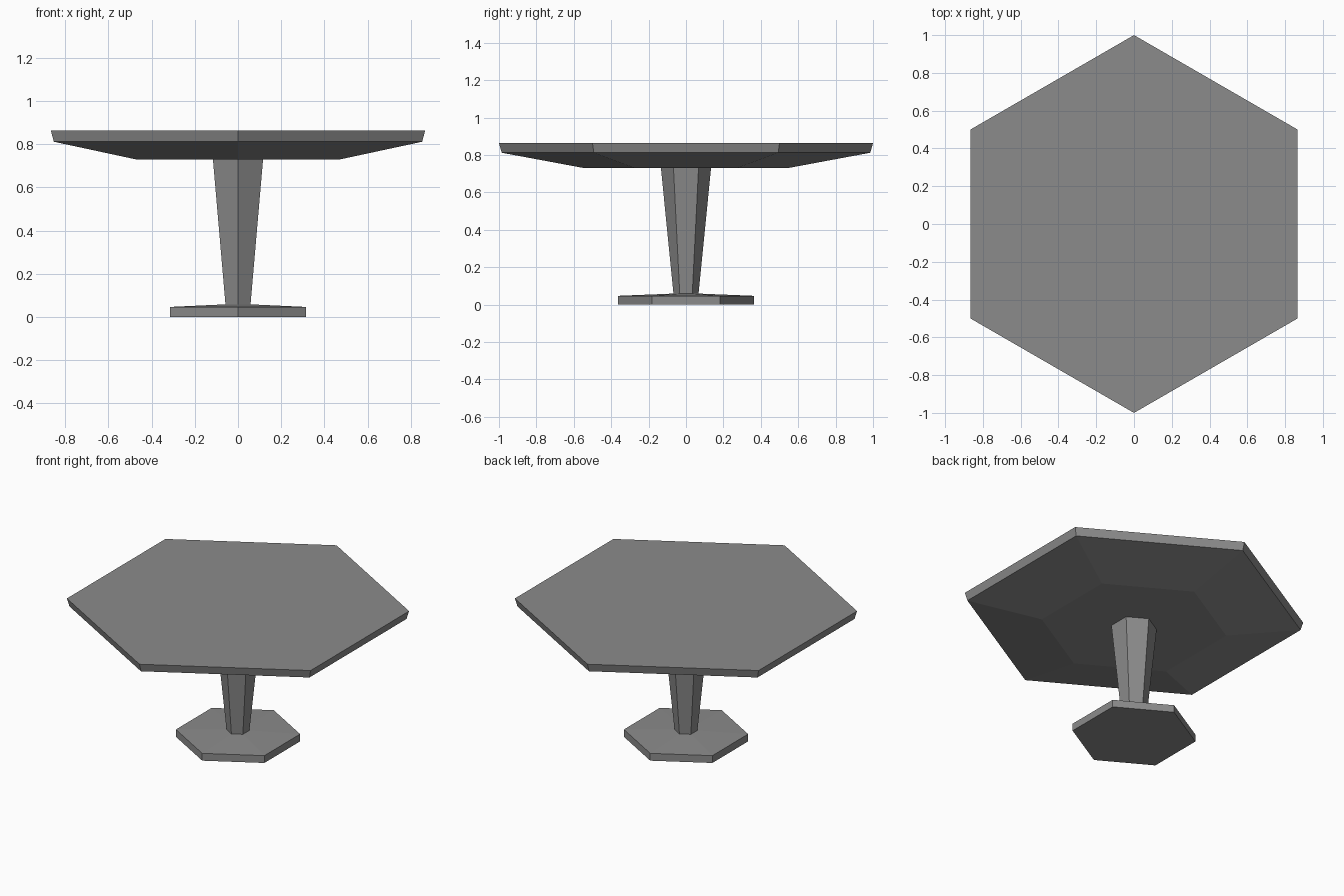
import bpy, bmesh
from math import sin, cos, pi

cube = bpy.data.objects.get("Cube")
if cube:
    bpy.data.objects.remove(cube, do_unlink=True)

SIDES = 6

grey = bpy.data.materials.new("plain grey")
grey.use_nodes = True
colour = (0.26, 0.26, 0.26, 1)
grey.diffuse_color = colour
grey.node_tree.nodes["Principled BSDF"].inputs["Base Color"].default_value = colour


def hex_solid(name, profile):
    """Closed six-sided solid from (corner radius, height) rings, bottom to top."""
    bm = bmesh.new()
    rings = []
    for radius, z in profile:
        angles = [pi / 2 + 2 * pi * i / SIDES for i in range(SIDES)]
        rings.append([bm.verts.new((radius * cos(a), radius * sin(a), z)) for a in angles])
    for low, high in zip(rings, rings[1:]):
        for i in range(SIDES):
            j = (i + 1) % SIDES
            bm.faces.new((low[i], low[j], high[j], high[i]))
    bm.faces.new(rings[0][::-1])
    bm.faces.new(rings[-1])
    mesh = bpy.data.meshes.new(name)
    bm.to_mesh(mesh)
    bm.free()
    mesh.materials.append(grey)
    obj = bpy.data.objects.new(name, mesh)
    bpy.context.collection.objects.link(obj)
    return obj


# Foot plate with a slightly sloped upper face
hex_solid("foot_plate", [(0.363, 0), (0.363, 0.047), (0.067, 0.059)])
# Pillar widening upwards
hex_solid("pillar", [(0.067, 0.059), (0.134, 0.73)])
# Table top with a chamfered underside and flared rim
hex_solid("table_top", [(0.545, 0.73), (0.985, 0.812), (1.0, 0.863)])
